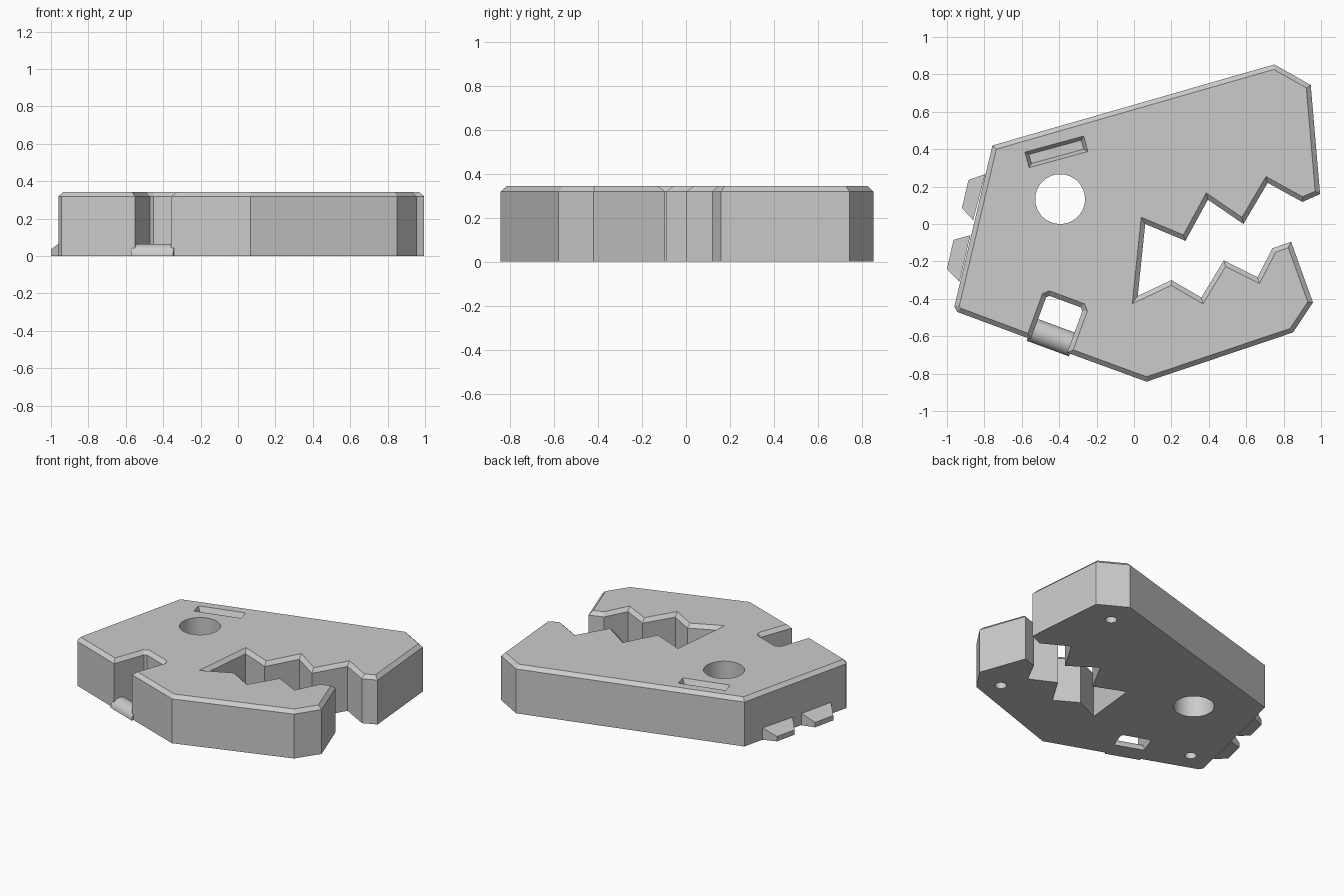
import bpy, bmesh, math
from mathutils import Vector, Matrix

if "Cube" in bpy.data.objects:
    bpy.data.objects.remove(bpy.data.objects["Cube"], do_unlink=True)

grey = bpy.data.materials.new("light grey plastic")
grey.use_nodes = True
grey.diffuse_color = (0.6, 0.6, 0.6, 1)
grey.node_tree.nodes["Principled BSDF"].inputs["Base Color"].default_value = grey.diffuse_color

HEIGHT, CHAMFER = 0.343, 0.025


def make(name, bm):
    bmesh.ops.recalc_face_normals(bm, faces=bm.faces)
    mesh = bpy.data.meshes.new(name)
    bm.to_mesh(mesh)
    bm.free()
    mesh.materials.append(grey)
    ob = bpy.data.objects.new(name, mesh)
    bpy.context.collection.objects.link(ob)
    return ob


def loft(name, rings):
    """Closed solid through rings of equal point count."""
    bm = bmesh.new()
    loops = [[bm.verts.new(p) for p in ring] for ring in rings]
    n = len(loops[0])
    for a, b in zip(loops, loops[1:]):
        for i in range(n):
            j = (i + 1) % n
            bm.faces.new((a[i], a[j], b[j], b[i]))
    bm.faces.new(loops[0][::-1])
    bm.faces.new(loops[-1])
    return make(name, bm)


def inset(points, d):
    """Mitred inward offset of a counter-clockwise outline."""
    result = []
    for i, p in enumerate(points):
        p = Vector(p)
        e1 = (p - Vector(points[i - 1])).normalized()
        e2 = (Vector(points[(i + 1) % len(points)]) - p).normalized()
        n1, n2 = Vector((-e1.y, e1.x)), Vector((-e2.y, e2.x))
        result.append(p + (n1 + n2) * d / (1 + n1.dot(n2)))
    return result


def at_z(points, z):
    return [(p[0], p[1], z) for p in points]


def cylinder(name, x, y, r, z0, z1, segments):
    ring = [(x + r * math.cos(math.tau * i / segments),
             y + r * math.sin(math.tau * i / segments)) for i in range(segments)]
    return loft(name, [at_z(ring, z0), at_z(ring, z1)])


def cut(target, cutter):
    mod = target.modifiers.new(cutter.name, "BOOLEAN")
    mod.operation, mod.solver, mod.object = "DIFFERENCE", "EXACT", cutter
    bpy.context.view_layer.objects.active = target
    bpy.ops.object.modifier_apply(modifier=mod.name)
    bpy.data.objects.remove(cutter, do_unlink=True)


def smooth(ob):
    bpy.ops.object.select_all(action="DESELECT")
    ob.select_set(True)
    bpy.context.view_layer.objects.active = ob
    bpy.ops.object.shade_smooth_by_angle(angle=math.radians(25))


# Head outline, clockwise from the back of the skull
skull = [(-0.757, 0.42), (0.75, 0.853), (0.945, 0.743), (0.995, 0.16), (0.90, 0.118)]
upper_teeth = [(0.715, 0.22), (0.585, 0.0), (0.395, 0.13), (0.275, -0.09), (0.06, 0.0)]
lower_teeth = [(0.02, -0.385), (0.2, -0.30), (0.36, -0.393), (0.48, -0.195),
               (0.66, -0.285), (0.74, -0.13), (0.84, -0.095)]
jaw = [(0.957, -0.42), (0.85, -0.58), (0.067, -0.843)]
notch = [(-0.357, -0.688), (-0.276, -0.465), (-0.284, -0.446),
         (-0.452, -0.384), (-0.47, -0.392), (-0.552, -0.616)]
nape = [(-0.945, -0.47), (-0.96, -0.44)]
outline = (skull + upper_teeth + lower_teeth + jaw + notch + nape)[::-1]

head = loft("head", [at_z(outline, 0), at_z(outline, HEIGHT - CHAMFER),
                     at_z(inset(outline, CHAMFER), HEIGHT)])

# Eye hole through the head
cut(head, cylinder("eye_cutter", -0.395, 0.133, 0.133, -0.1, 0.5, 64))

# Blind round sockets in the underside
for sx, sy in ((0.74, 0.65), (0.74, -0.465), (-0.79, -0.37)):
    cut(head, cylinder("socket_cutter", sx, sy, 0.038, -0.1, 0.1, 32))

# Brow recess with sloping walls
brow_place = Matrix.Translation((-0.415, 0.386, HEIGHT)) @ Matrix.Rotation(math.radians(15.3), 4, "Z")


def brow_ring(grow, z):
    w, h = 0.163 + grow, 0.043 + grow
    return [brow_place @ Vector((sx * w, sy * h, z))
            for sx, sy in ((-1, -1), (1, -1), (1, 1), (-1, 1))]


cut(head, loft("brow_cutter", [brow_ring(-0.018, -0.04), brow_ring(0, 0), brow_ring(0, 0.1)]))
smooth(head)

# Half-round bar across the mouth of the notch
bar_place = Matrix.Translation((-0.438, -0.605, 0)) @ Matrix.Rotation(math.radians(-20.3), 4, "Z")
arc = [math.pi * i / 20 for i in range(21)]
bar = loft("loop_bar", [[bar_place @ Vector((x, 0.065 * math.cos(a), 0.065 * math.sin(a)))
                         for a in arc] for x in (-0.12, 0.12)])
smooth(bar)

# Sloped spines on the back of the head: inner corners first, then outer ones
spines = {
    "upper_spine": [(-0.795, 0.267), (-0.86, 0.02), (-0.92, 0.085), (-0.885, 0.235)],
    "lower_spine": [(-0.875, -0.06), (-0.933, -0.31), (-1.0, -0.24), (-0.965, -0.085)],
}
for name, corners in spines.items():
    top = [(x, y, z) for (x, y), z in zip(corners, (0.085, 0.085, 0.035, 0.035))]
    loft(name, [at_z(corners, 0), top])
